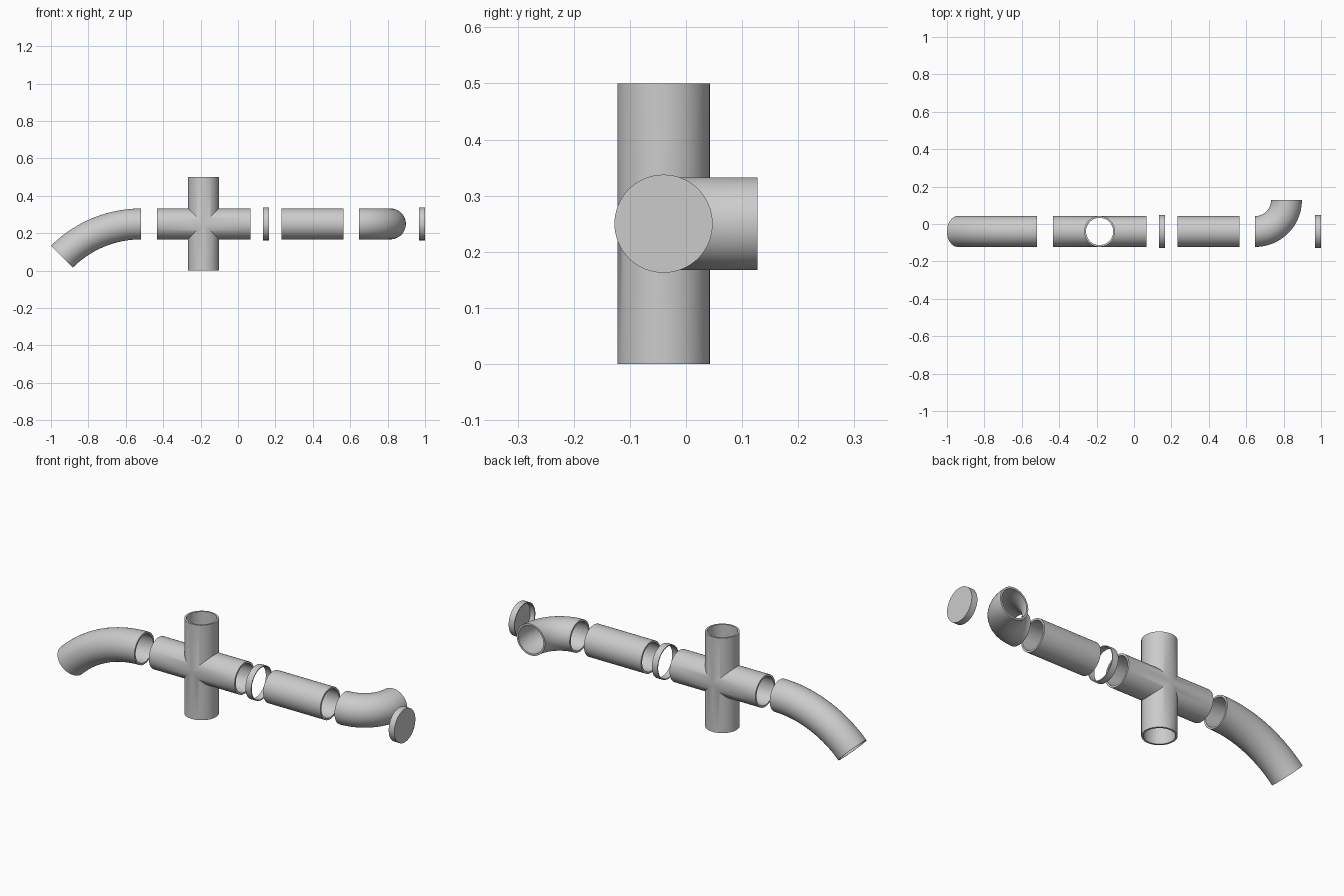
import bpy, bmesh
from math import sin, cos, pi, radians
from mathutils import Vector, Matrix

if "Cube" in bpy.data.objects:
    bpy.data.objects.remove(bpy.data.objects["Cube"])

N = 64                     # sides around every pipe
RO, RI = 0.0825, 0.0728    # pipe outer and inner radius
AX = Vector((0, -0.04, 0.25))   # shared pipe axis
X, Y, Z = Vector((1, 0, 0)), Vector((0, 1, 0)), Vector((0, 0, 1))


def finish(name, bm):
    bmesh.ops.remove_doubles(bm, verts=bm.verts, dist=1e-5)
    bmesh.ops.recalc_face_normals(bm, faces=bm.faces)
    mesh = bpy.data.meshes.new(name)
    bm.to_mesh(mesh)
    bm.free()
    ob = bpy.data.objects.new(name, mesh)
    bpy.context.collection.objects.link(ob)
    bpy.ops.object.select_all(action='DESELECT')
    ob.select_set(True)
    bpy.context.view_layer.objects.active = ob
    bpy.ops.object.shade_smooth_by_angle(angle=radians(30))
    return ob


def ring(bm, c, u, v, r):
    return [bm.verts.new(c + (u * cos(2 * pi * i / N) + v * sin(2 * pi * i / N)) * r)
            for i in range(N)]


def bridge(bm, a, b):
    for i in range(N):
        j = (i + 1) % N
        bm.faces.new((a[i], a[j], b[j], b[i]))


def tube(name, frames, ro=RO, ri=RI):
    """Hollow pipe swept through (centre, u, v) frames."""
    bm = bmesh.new()
    rings = [ring(bm, *f, ro) for f in frames] + [ring(bm, *f, ri) for f in reversed(frames)]
    for k in range(len(rings)):
        bridge(bm, rings[k - 1], rings[k])
    return finish(name, bm)


def straight(x0, x1):
    return [(AX + X * x, Y, Z) for x in (x0, x1)]


def arc(x, radius, angle, along, toward, side, steps):
    """Bend starting at x, heading 'along' and curving 'toward'."""
    out = []
    for k in range(steps + 1):
        t = angle * k / steps
        c = AX + X * x + along * (radius * sin(t)) + toward * (radius * (1 - cos(t)))
        out.append((c, toward * cos(t) - along * sin(t), side))
    return out


# long 45 degree bend
tube("bend_45", arc(-0.5175, 0.6, pi / 4, -X, -Z, Y, 24))

# four-way cross: arms mitred exactly where the cylinders meet
bm = bmesh.new()
centre = AX + X * -0.184
for k in range(4):
    rot = Matrix.Rotation(k * pi / 2, 3, 'Y')
    loops = []
    for r, end in ((RO, False), (RO, True), (RI, True), (RI, False)):
        loop = []
        for i in range(N):
            a = 2 * pi * i / N
            x = 0.25 if end else abs(r * sin(a))
            loop.append(bm.verts.new(centre + rot @ Vector((x, r * cos(a), r * sin(a)))))
        loops.append(loop)
    for a, b in zip(loops, loops[1:]):
        bridge(bm, a, b)
finish("cross_fitting", bm)

# coupling ring, straight pipe and 90 degree elbow
tube("coupling_ring", straight(0.1325, 0.166), 0.0875, RO)
tube("straight_pipe", straight(0.2325, 0.565))
tube("elbow_90", arc(0.648, 0.167, pi / 2, X, Y, Z, 24))

# end cap, open toward the pipes
bm = bmesh.new()
profile = [(1.0, 0.0875), (0.967, 0.0875), (0.967, RO), (0.994, RO)]
loops = [ring(bm, AX + X * x, Y, Z, r) for x, r in profile]
for a, b in zip(loops, loops[1:]):
    bridge(bm, a, b)
bm.faces.new(loops[0])
bm.faces.new(loops[-1])
finish("end_cap", bm)
